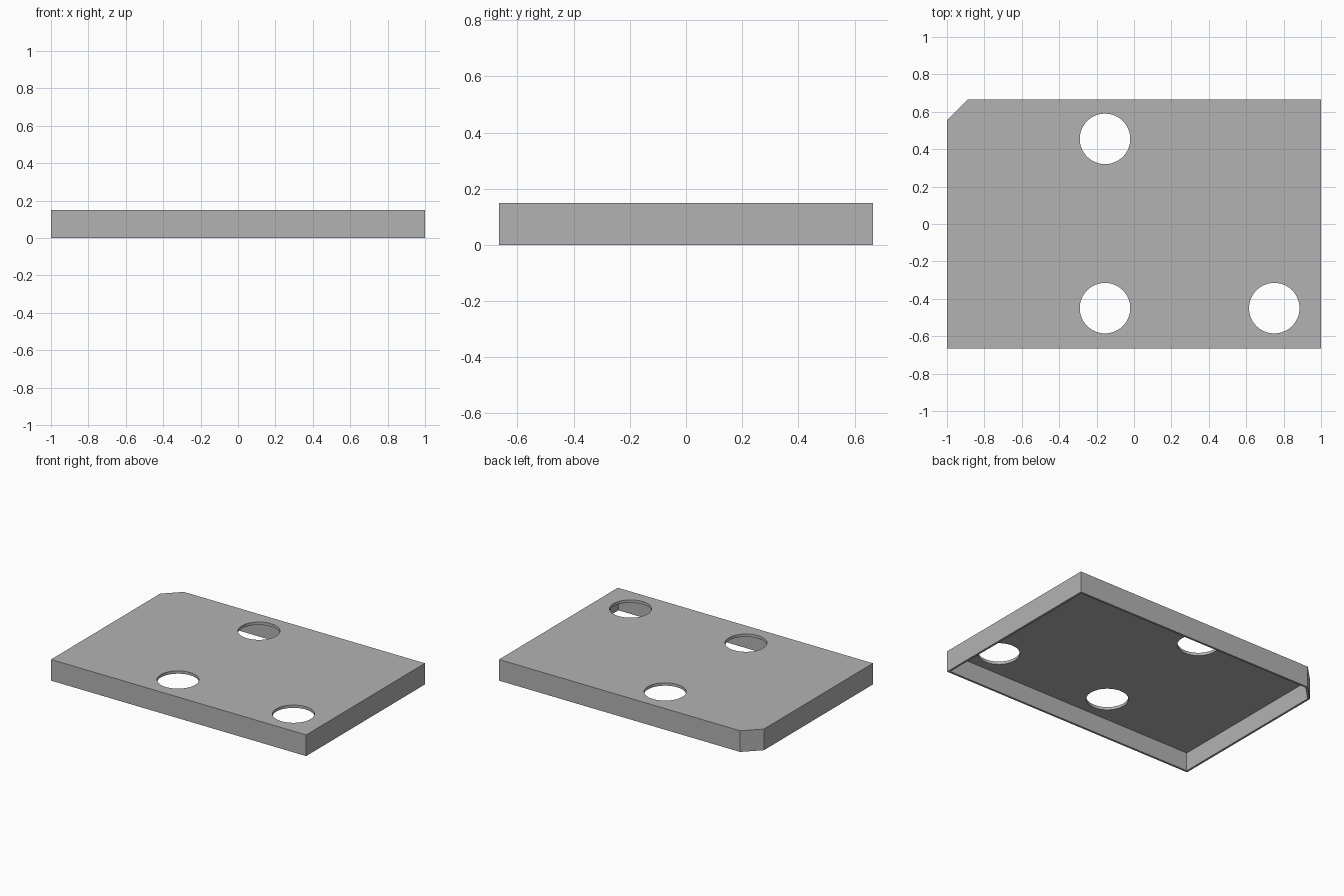
import bpy
import bmesh

cube = bpy.data.objects.get("Cube")
if cube:
    bpy.data.objects.remove(cube, do_unlink=True)

HALF_X, HALF_Y, HEIGHT = 1.0, 0.665, 0.15
CHAMFER, WALL, ROOF = 0.11, 0.015, 0.02
HOLE_RADIUS = 0.135
HOLES = [(-0.155, 0.455), (-0.155, -0.45), (0.75, -0.45)]

grey = bpy.data.materials.new("plain grey")
grey.use_nodes = True
colour = (0.45, 0.45, 0.45, 1)
grey.diffuse_color = colour
grey.node_tree.nodes["Principled BSDF"].inputs["Base Color"].default_value = colour


def plate(name, inset, z0, z1):
    """Rectangular slab with its back right corner cut off."""
    x, y = HALF_X - inset, HALF_Y - inset
    cut = CHAMFER - inset * (2 - 2 ** 0.5)
    outline = [(-x, -y), (x, -y), (x, y), (-x + cut, y), (-x, y - cut)]
    bm = bmesh.new()
    face = bm.faces.new([bm.verts.new((px, py, z0)) for px, py in outline])
    top = bmesh.ops.extrude_face_region(bm, geom=[face])["geom"]
    verts = [v for v in top if isinstance(v, bmesh.types.BMVert)]
    bmesh.ops.translate(bm, verts=verts, vec=(0, 0, z1 - z0))
    bmesh.ops.recalc_face_normals(bm, faces=bm.faces)
    mesh = bpy.data.meshes.new(name)
    bm.to_mesh(mesh)
    bm.free()
    mesh.materials.append(grey)
    obj = bpy.data.objects.new(name, mesh)
    bpy.context.collection.objects.link(obj)
    return obj


def subtract(target, cutter):
    """Cut one object out of another and discard the cutter."""
    cutter.hide_render = True
    mod = target.modifiers.new("cut", "BOOLEAN")
    mod.operation = "DIFFERENCE"
    mod.solver = "EXACT"
    mod.object = cutter
    bpy.ops.object.select_all(action="DESELECT")
    target.select_set(True)
    bpy.context.view_layer.objects.active = target
    bpy.ops.object.modifier_apply(modifier=mod.name)
    bpy.data.objects.remove(cutter, do_unlink=True)


# Shallow cover, open underneath
cover = plate("cover", 0, 0, HEIGHT)
subtract(cover, plate("cavity_cutter", WALL, -0.1, HEIGHT - ROOF))

# Round openings through the top
for x, y in HOLES:
    bpy.ops.mesh.primitive_cylinder_add(
        vertices=64, radius=HOLE_RADIUS, depth=0.1, location=(x, y, HEIGHT))
    hole = bpy.context.object
    hole.name = "hole_cutter"
    hole.data.materials.append(grey)
    subtract(cover, hole)

cover.select_set(True)
bpy.context.view_layer.objects.active = cover
bpy.ops.object.shade_smooth_by_angle()
